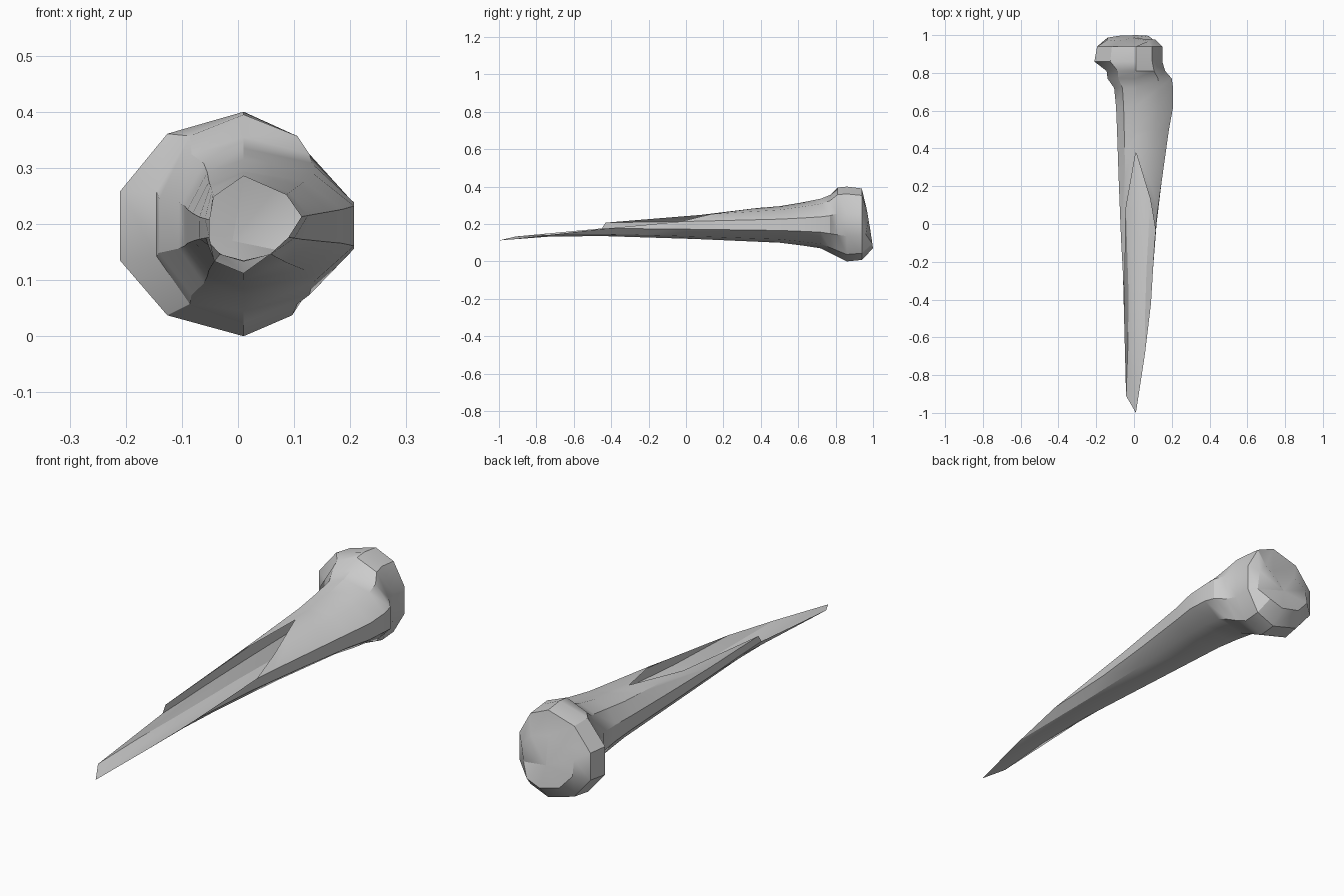
import bpy, bmesh, math

if "Cube" in bpy.data.objects:
    bpy.data.objects.remove(bpy.data.objects["Cube"])

SIDES = 10
CX, CZ = 0.01, 0.195

# Cross-section extents along the bone: y, left x, right x, bottom z, top z
PROFILE = [
    (-1.00, -0.08, 0.085, 0.112, 0.22),
    (-0.70, -0.06, 0.087, 0.135, 0.22),
    (-0.42, -0.05, 0.09, 0.135, 0.235),
    (0.00, -0.073, 0.115, 0.122, 0.255),
    (0.50, -0.09, 0.185, 0.10, 0.295),
    (0.62, -0.095, 0.207, 0.085, 0.315),
    (0.72, -0.105, 0.207, 0.07, 0.335),
    (0.77, -0.14, 0.20, 0.045, 0.355),
    (0.81, -0.145, 0.165, 0.025, 0.395),
    (0.86, -0.21, 0.15, 0.0, 0.40),
    (0.94, -0.195, 0.15, 0.008, 0.39),
]

# Where each lengthwise edge snaps off, clockwise from the top
BREAK = [0.38, 0.13, -0.03, -0.42, -0.69, -1.0, -0.91, -0.45, -0.43, 0.08]


def extents(y):
    for a, b in zip(PROFILE, PROFILE[1:]):
        if y <= b[0]:
            t = (y - a[0]) / (b[0] - a[0])
            return [p + (q - p) * t for p, q in zip(a[1:], b[1:])]
    return PROFILE[-1][1:]


def point(k, y, ext=None):
    left, right, bottom, top = ext or extents(y)
    ang = math.pi / 2 - math.tau * k / SIDES
    c, s = math.cos(ang), math.sin(ang)
    x = CX + c / math.cos(math.pi / SIDES) * (right - CX if c > 0 else CX - left)
    z = CZ + s * (top - CZ if s > 0 else CZ - bottom)
    return (x, y, z)


bm = bmesh.new()
rings = []

# Hollow splintered shaft, open at the front
for f in (1, 0.81, 0.62, 0.3):
    rings.append([bm.verts.new(point(k, 0.5 + (BREAK[k] - 0.5) * f))
                  for k in range(SIDES)])

# Neck and knobbly joint
for row in PROFILE[4:]:
    rings.append([bm.verts.new(point(k, row[0])) for k in range(SIDES)])

# Rim of the joint's end, tilted, with small notches
cap = []
for k in range(SIDES):
    x, y, z = point(k, 0, (-0.14, 0.115, 0.07, 0.29))
    y = 0.965 + (0.29 - z) * 0.16
    if k in (0, 3):
        y -= 0.025
        z -= 0.012
    cap.append(bm.verts.new((x, min(y, 1.0), z)))
rings.append(cap)

for a, b in zip(rings, rings[1:]):
    for k in range(SIDES):
        n = (k + 1) % SIDES
        bm.faces.new((a[k], a[n], b[n], b[k]))

# End face
mid = bm.verts.new((-0.01, 0.985, 0.17))
for k in range(SIDES):
    bm.faces.new((cap[k], cap[(k + 1) % SIDES], mid))

bmesh.ops.recalc_face_normals(bm, faces=bm.faces)
if sum(f.normal.y for f in bm.faces if mid in f.verts) < 0:
    bmesh.ops.reverse_faces(bm, faces=bm.faces)

mesh = bpy.data.meshes.new("broken_bone")
bm.to_mesh(mesh)
bm.free()
bone = bpy.data.objects.new("broken_bone", mesh)
bpy.context.collection.objects.link(bone)

# Plain grey
grey = bpy.data.materials.new("bone_grey")
grey.use_nodes = True
colour = (0.6, 0.6, 0.6, 1)
grey.diffuse_color = colour
grey.node_tree.nodes["Principled BSDF"].inputs["Base Color"].default_value = colour
mesh.materials.append(grey)

bpy.ops.object.select_all(action="DESELECT")
bone.select_set(True)
bpy.context.view_layer.objects.active = bone
bpy.ops.object.shade_smooth_by_angle(angle=math.radians(30))
